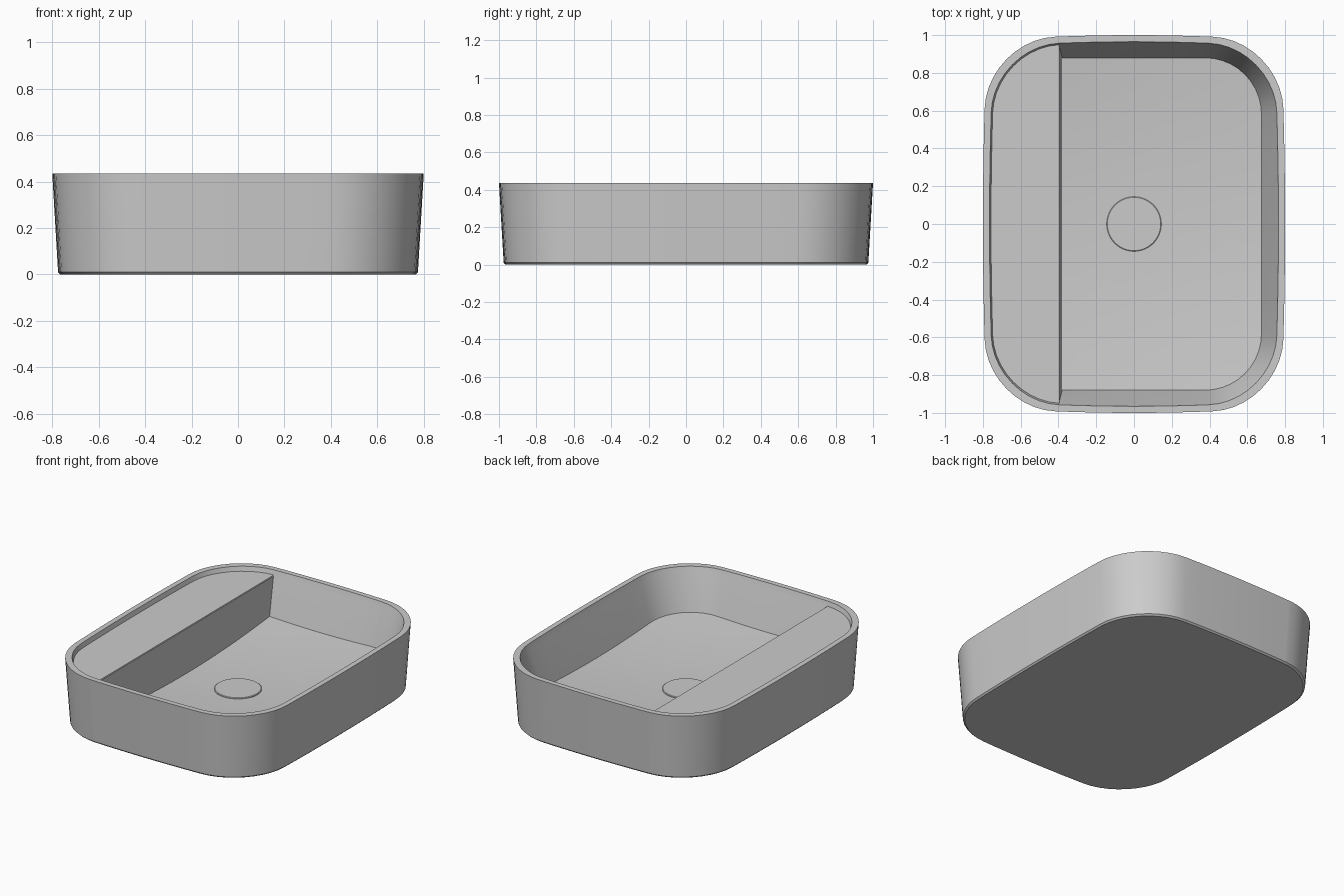
import bpy, bmesh, math

if "Cube" in bpy.data.objects:
    bpy.data.objects.remove(bpy.data.objects["Cube"], do_unlink=True)

CORNER, SIDE = 10, 8          # segments per corner and per straight run


def material(name, rgb):
    mat = bpy.data.materials.new(name)
    mat.use_nodes = True
    mat.diffuse_color = (*rgb, 1)
    mat.node_tree.nodes["Principled BSDF"].inputs["Base Color"].default_value = (*rgb, 1)
    return mat


def run(a, b, n=SIDE):
    """Points from a up to, but not including, b."""
    return [(a[0] + (b[0] - a[0]) * i / n, a[1] + (b[1] - a[1]) * i / n) for i in range(n)]


def corner(cx, cy, r, start):
    turns = [math.radians(start + 90 * i / CORNER) for i in range(CORNER)]
    return [(cx + r * math.cos(t), cy + r * math.sin(t)) for t in turns]


def outline(hx, hy, r, split, bow=0.03):
    """Bowed rounded rectangle; returns the bowl-side arc and the shelf-side arc."""
    w, h = hx / (1 + bow), hy / (1 + bow)
    cx, cy = w - r, h - r
    bowl = (run((split, -h), (cx, -h)) + corner(cx, -cy, r, -90)
            + run((w, -cy), (w, cy)) + corner(cx, cy, r, 0)
            + run((cx, h), (split, h)) + [(split, h)])
    shelf = (run((split, h), (-cx, h), 2)[1:] + corner(-cx, cy, r, 90)
             + run((-w, cy), (-w, -cy)) + corner(-cx, -cy, r, 180)
             + run((-cx, -h), (split, -h), 2))

    def bend(p):
        x, y = p
        return (x * (1 + bow * (1 - (y / h) ** 2)), y * (1 + bow * (1 - (x / w) ** 2)))

    bowl, shelf = [bend(p) for p in bowl], [bend(p) for p in shelf]
    # keep the shelf edge straight
    bowl[0], bowl[-1] = (split, bowl[0][1]), (split, bowl[-1][1])
    return bowl, shelf


def verts(bm, points, height):
    return [bm.verts.new((x, y, height(x, y))) for x, y in points]


def bridge(bm, lower, upper):
    n = len(lower)
    for i in range(n):
        j = (i + 1) % n
        bm.faces.new((lower[i], lower[j], upper[j], upper[i]))


def finish(bm, name, mat, angle=30):
    bmesh.ops.recalc_face_normals(bm, faces=bm.faces)
    mesh = bpy.data.meshes.new(name)
    bm.to_mesh(mesh)
    bm.free()
    mesh.materials.append(mat)
    obj = bpy.data.objects.new(name, mesh)
    bpy.context.collection.objects.link(obj)
    bpy.ops.object.select_all(action="DESELECT")
    obj.select_set(True)
    bpy.context.view_layer.objects.active = obj
    bpy.ops.object.shade_smooth_by_angle(angle=math.radians(angle))
    return obj


def floor_height(x, y):
    return 0.1 + 0.06 * (x * x + y * y)


ceramic = material("light grey ceramic", (0.6, 0.6, 0.6))

# Outer shell: underside, tapered wall, flat rim and the lip down to the shelf
bm = bmesh.new()
SPLIT = -0.405
shell = [(0.765, 0.965, 0.345, 0), (0.775, 0.975, 0.35, 0.01), (0.8, 1, 0.36, 0.435),
         (0.765, 0.965, 0.345, 0.435), (0.757, 0.957, 0.34, 0.405)]
rings = []
for hx, hy, r, z in shell:
    bowl, shelf = outline(hx, hy, r, SPLIT)
    rings.append(verts(bm, bowl + shelf, lambda x, y: z))
bm.faces.new(rings[0])
for low, high in zip(rings, rings[1:]):
    bridge(bm, low, high)

# Shelf: flat deck beside the bowl, with a straight inner edge
n_arc = len(bowl)
arc, rest = rings[-1][:n_arc], rings[-1][n_arc:]
edge = verts(bm, run(bowl[-1], bowl[0], 12)[1:], lambda x, y: 0.405)
bm.faces.new([arc[-1]] + rest + [arc[0]] + edge[::-1])


# Bowl: softened shelf edge, sloping walls and a dished floor
def bowl_points(hx, hy, r, split, bow):
    pts = outline(hx, hy, r, split, bow)[0]
    return pts + run(pts[-1], pts[0], 12)[1:]


top = arc + edge
soft = verts(bm, bowl_points(0.754, 0.954, 0.338, -0.397, 0.03), lambda x, y: 0.396)
base = bowl_points(0.675, 0.88, 0.3, -0.38, 0)
ring = verts(bm, base, floor_height)
bridge(bm, soft, top)
bridge(bm, ring, soft)
for k in (0.8, 0.6, 0.4, 0.2):
    inner = verts(bm, [(x * k, y * k) for x, y in base], floor_height)
    bridge(bm, inner, ring)
    ring = inner
bm.faces.new(ring)
finish(bm, "basin_body", ceramic)

# Drain cover: a thin round plate with a softened rim
bm = bmesh.new()
circle = [(math.cos(a), math.sin(a)) for a in (math.tau * i / 48 for i in range(48))]
previous = None
for r, z in ((0.145, 0.09), (0.145, 0.106), (0.141, 0.109)):
    ring = verts(bm, [(x * r, y * r) for x, y in circle], lambda x, y: z)
    if previous:
        bridge(bm, previous, ring)
    else:
        bm.faces.new(ring)
    previous = ring
bm.faces.new(previous)
finish(bm, "drain_cover", ceramic)
